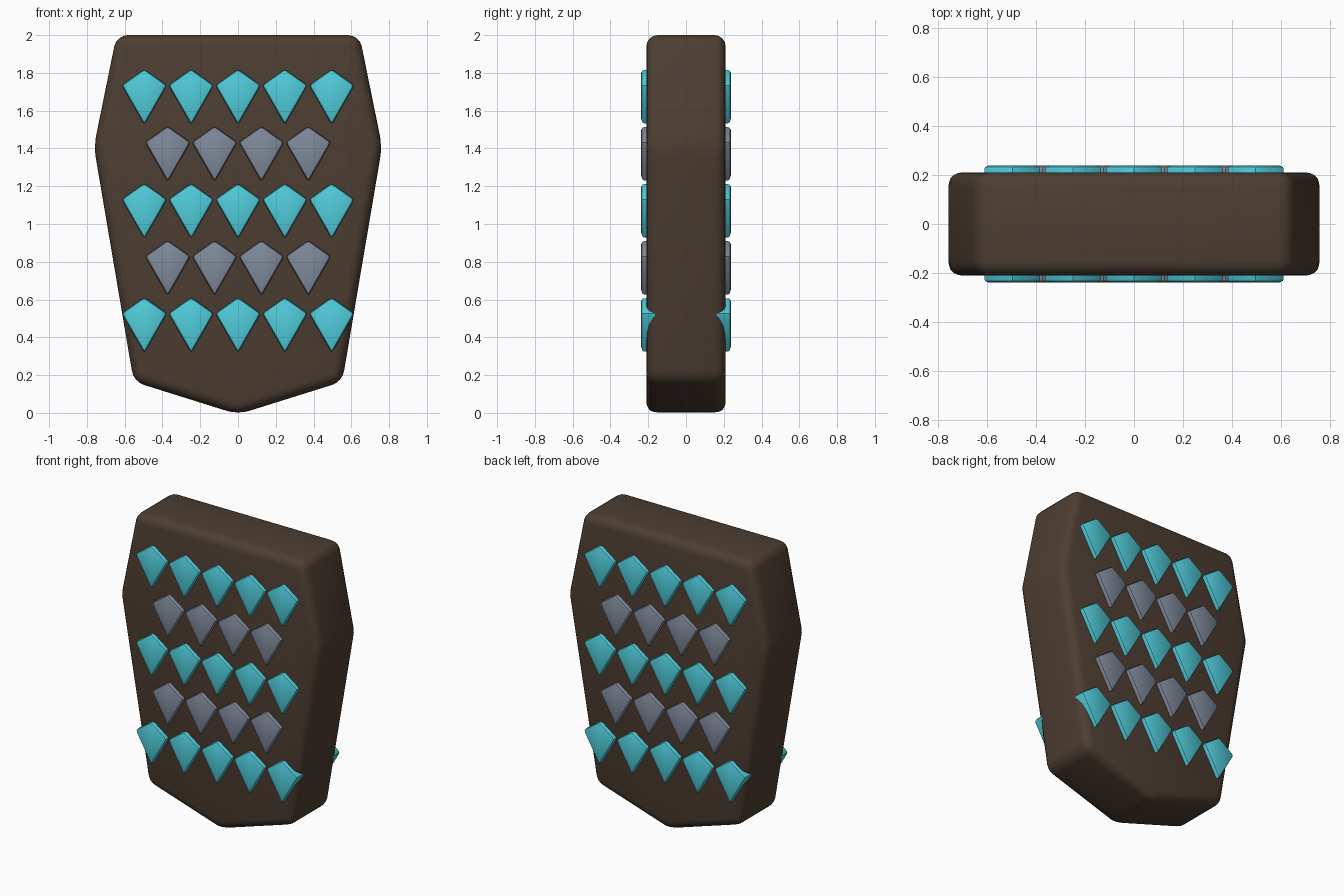
import bpy, bmesh

if "Cube" in bpy.data.objects:
    bpy.data.objects.remove(bpy.data.objects["Cube"])


def material(name, rgb):
    m = bpy.data.materials.new(name)
    m.diffuse_color = (*rgb, 1)
    m.use_nodes = True
    m.node_tree.nodes["Principled BSDF"].inputs["Base Color"].default_value = m.diffuse_color
    return m


def slab(name, outline, depth, bevel, segments, mat):
    """Extrude an x-z outline evenly about y = 0 and round every edge."""
    bm = bmesh.new()
    face = bm.faces.new([bm.verts.new((x, -depth / 2, z)) for x, z in outline])
    ext = bmesh.ops.extrude_face_region(bm, geom=[face])
    verts = [v for v in ext["geom"] if isinstance(v, bmesh.types.BMVert)]
    bmesh.ops.translate(bm, verts=verts, vec=(0, depth, 0))
    bmesh.ops.recalc_face_normals(bm, faces=bm.faces)
    me = bpy.data.meshes.new(name)
    bm.to_mesh(me)
    bm.free()
    me.materials.append(mat)
    ob = bpy.data.objects.new(name, me)
    bpy.context.collection.objects.link(ob)
    mod = ob.modifiers.new("rounded_edges", 'BEVEL')
    mod.width = bevel
    mod.segments = segments
    mod.limit_method = 'NONE'
    bpy.ops.object.select_all(action='DESELECT')
    ob.select_set(True)
    bpy.context.view_layer.objects.active = ob
    bpy.ops.object.modifier_apply(modifier=mod.name)
    bpy.ops.object.shade_smooth_by_angle()
    return ob


brown = material("dark_brown", (0.075, 0.048, 0.032))
cyan = material("cyan", (0.08, 0.6, 0.7))
grey = material("slate_grey", (0.21, 0.25, 0.32))

# Backing plate: mirrored half outline, pointed at the bottom
right = [(0.552, 0.165), (0.763, 1.41), (0.643, 2.0)]
outline = [(0, -0.008)] + right + [(-x, z) for x, z in reversed(right)]
slab("backing_plate", outline, 0.42, 0.06, 4, brown)

# Kite scales: alternating rows of five and four, passing through the plate
for row in range(5):
    count, mat = ((5, cyan), (4, grey))[row % 2]
    z = 1.73 - row * 0.302
    for i in range(count):
        x = (i - (count - 1) / 2) * 0.248
        kite = [(x, z - 0.205), (x + 0.12, z + 0.005), (x, z + 0.09), (x - 0.12, z + 0.005)]
        slab(f"scale_{row + 1}_{i + 1}", kite, 0.475, 0.016, 2, mat)
